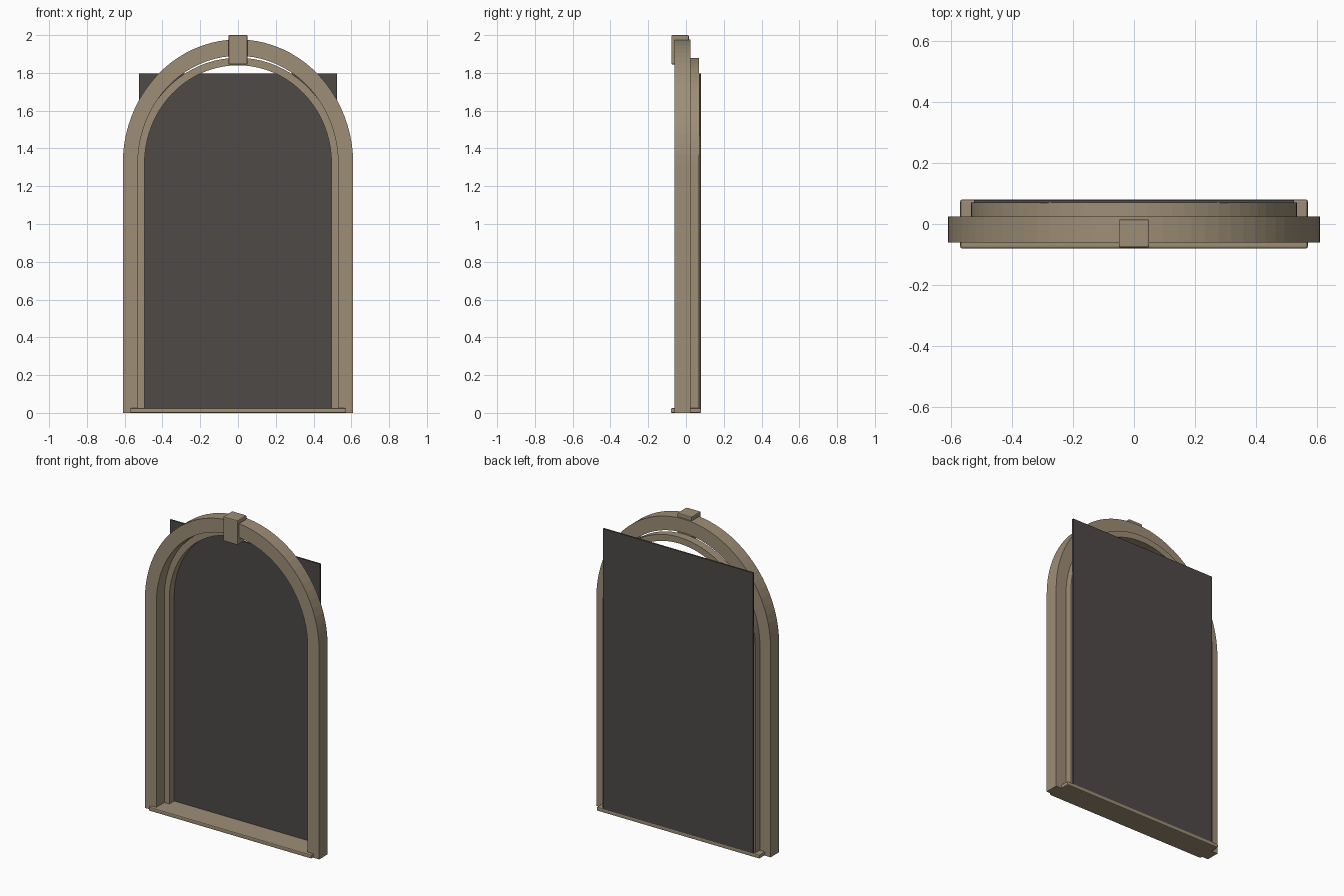
import bpy, bmesh, math

if "Cube" in bpy.data.objects:
    bpy.data.objects.remove(bpy.data.objects["Cube"])

SPRING = 1.32   # height where the jambs turn into the arch
SEGMENTS = 40


def material(name, rgb):
    m = bpy.data.materials.new(name)
    m.diffuse_color = (*rgb, 1.0)
    m.use_nodes = True
    m.node_tree.nodes["Principled BSDF"].inputs["Base Color"].default_value = m.diffuse_color
    return m


stone = material("warm_stone", (0.34, 0.27, 0.18))
dark = material("dark_panel", (0.075, 0.067, 0.064))


def finish(name, bm, mat):
    bmesh.ops.recalc_face_normals(bm, faces=bm.faces)
    mesh = bpy.data.meshes.new(name)
    bm.to_mesh(mesh)
    bm.free()
    mesh.materials.append(mat)
    obj = bpy.data.objects.new(name, mesh)
    bpy.context.collection.objects.link(obj)
    return obj


def outline(half_width, rise):
    """Up the right jamb, over the arch and down the left jamb."""
    pts = [(half_width, 0.0)]
    for i in range(SEGMENTS + 1):
        a = math.pi * i / SEGMENTS
        pts.append((half_width * math.cos(a), SPRING + rise * math.sin(a)))
    return pts + [(-half_width, 0.0)]


def arch_frame(name, outer, inner, y0, y1):
    bm = bmesh.new()
    rows = []
    for (xo, zo), (xi, zi) in zip(outline(*outer), outline(*inner)):
        section = ((xo, y0, zo), (xo, y1, zo), (xi, y1, zi), (xi, y0, zi))
        rows.append([bm.verts.new(p) for p in section])
    for a, b in zip(rows, rows[1:]):
        for k in range(4):
            n = (k + 1) % 4
            bm.faces.new((a[k], a[n], b[n], b[k]))
    bm.faces.new(rows[0])
    bm.faces.new(rows[-1])
    return finish(name, bm, stone)


def box(name, lo, hi, mat, bevel=0.0):
    bm = bmesh.new()
    bmesh.ops.create_cube(bm, size=1.0)
    for v in bm.verts:
        v.co = [(l + h) / 2 + c * (h - l) for l, h, c in zip(lo, hi, v.co)]
    obj = finish(name, bm, mat)
    if bevel:
        mod = obj.modifiers.new("soft_edges", "BEVEL")
        mod.width = bevel
        mod.segments = 2
    return obj


# Front surround and the narrower stepped frame behind it
arch_frame("outer_surround", (0.61, 0.657), (0.53, 0.57), -0.06, 0.025)
arch_frame("inner_frame", (0.535, 0.56), (0.495, 0.52), 0.02, 0.07)

# Keystone and sill with softened edges
box("keystone", (-0.05, -0.077, 1.845), (0.05, 0.015, 2.0), stone, 0.005)
box("sill", (-0.57, -0.08, 0.0), (0.57, 0.08, 0.025), stone, 0.006)

# Backing panel
box("back_panel", (-0.525, 0.069, 0.015), (0.525, 0.079, 1.797), dark)
